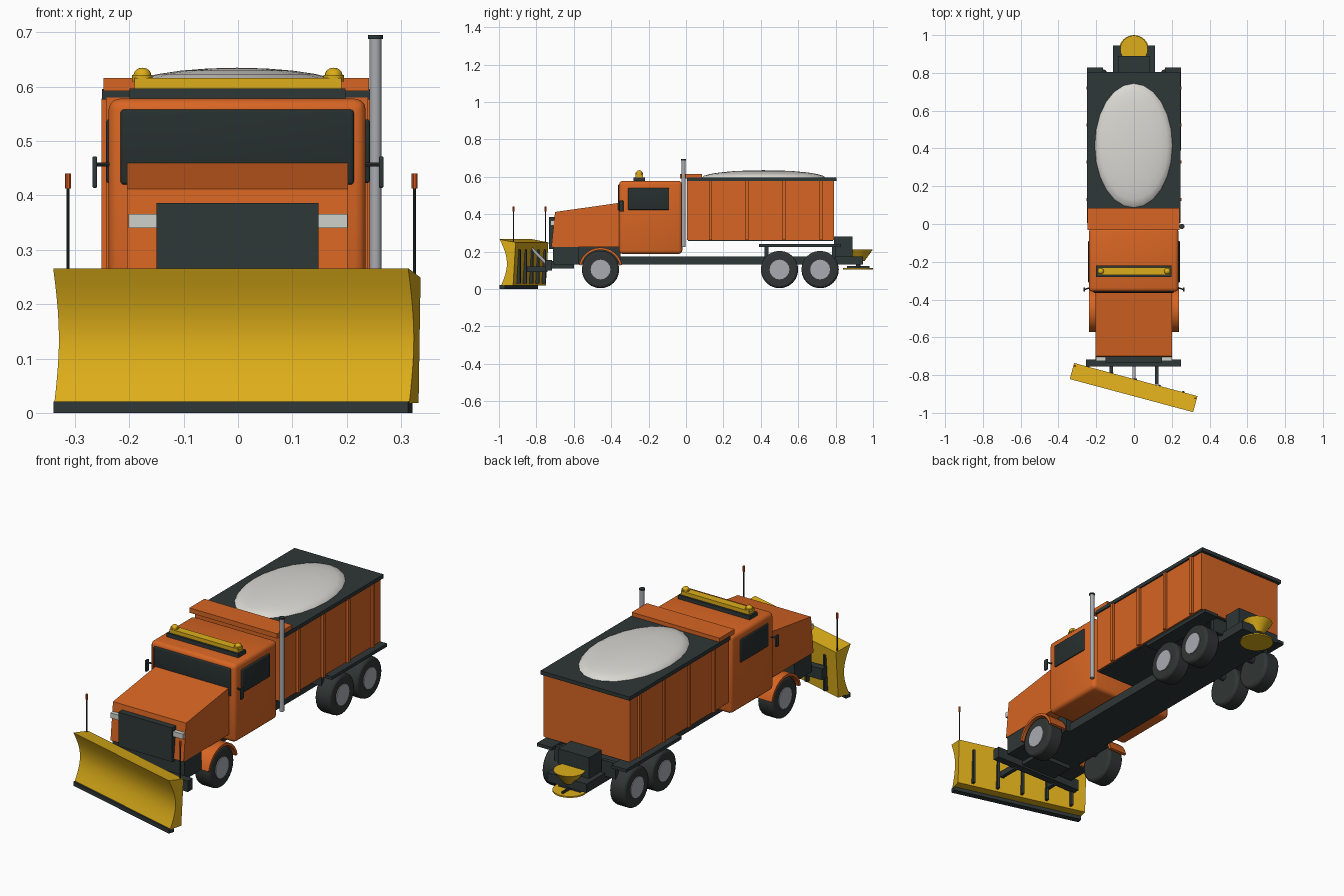
import bpy, bmesh, math
from mathutils import Matrix, Vector

cube = bpy.data.objects.get("Cube")
if cube:
    bpy.data.objects.remove(cube, do_unlink=True)


def material(name, rgb):
    m = bpy.data.materials.new(name)
    m.use_nodes = True
    m.diffuse_color = (*rgb, 1)
    m.node_tree.nodes["Principled BSDF"].inputs["Base Color"].default_value = (*rgb, 1)
    return m


ORANGE = material("orange paint", (0.68, 0.13, 0.017))
YELLOW = material("yellow paint", (0.72, 0.42, 0.01))
DARK = material("dark steel", (0.028, 0.038, 0.038))
RUBBER = material("tyre rubber", (0.03, 0.036, 0.035))
GLASS = material("dark glass", (0.02, 0.028, 0.028))
STEEL = material("light steel", (0.4, 0.41, 0.44))
SALT = material("road salt", (0.7, 0.69, 0.65))
LAMP = material("lamp white", (0.62, 0.64, 0.6))
TIP = material("marker red orange", (0.68, 0.1, 0.015))


def finish(name, bm, mat, smooth=False):
    bmesh.ops.recalc_face_normals(bm, faces=bm.faces)
    mesh = bpy.data.meshes.new(name)
    bm.to_mesh(mesh)
    bm.free()
    mesh.materials.append(mat)
    ob = bpy.data.objects.new(name, mesh)
    bpy.context.collection.objects.link(ob)
    if smooth:
        bpy.ops.object.select_all(action="DESELECT")
        ob.select_set(True)
        bpy.context.view_layer.objects.active = ob
        bpy.ops.object.shade_smooth_by_angle(angle=math.radians(35))
    return ob


def box(name, mat, x, y, z, bevel=0):
    """Box from (min, max) ranges."""
    bm = bmesh.new()
    bmesh.ops.create_cube(bm, size=1)
    for v in bm.verts:
        v.co = [r[0] + (c + 0.5) * (r[1] - r[0]) for c, r in zip(v.co, (x, y, z))]
    if bevel:
        bmesh.ops.bevel(bm, geom=bm.edges[:], offset=bevel, segments=3,
                        profile=0.5, affect="EDGES")
    return finish(name, bm, mat, bool(bevel))


def rod(name, mat, a, b, r1, r2=None, sides=16):
    """Cylinder or cone between two points."""
    a, b = Vector(a), Vector(b)
    turn = (b - a).to_track_quat("Z", "Y").to_matrix().to_4x4()
    bm = bmesh.new()
    bmesh.ops.create_cone(bm, cap_ends=True, segments=sides, radius1=r1,
                          radius2=r1 if r2 is None else r2, depth=(b - a).length,
                          matrix=Matrix.Translation((a + b) / 2) @ turn)
    return finish(name, bm, mat, True)


def extrude_x(name, mat, profile, x0, x1, smooth=False):
    """Closed (y, z) profile stretched along x."""
    bm = bmesh.new()
    face = bm.faces.new([bm.verts.new((x0, y, z)) for y, z in profile])
    out = bmesh.ops.extrude_face_region(bm, geom=[face])["geom"]
    bmesh.ops.translate(bm, vec=(x1 - x0, 0, 0),
                        verts=[v for v in out if isinstance(v, bmesh.types.BMVert)])
    return finish(name, bm, mat, smooth)


def dome(name, mat, centre, radii, sides=24):
    bm = bmesh.new()
    bmesh.ops.create_uvsphere(bm, u_segments=sides, v_segments=12, radius=1)
    bmesh.ops.delete(bm, geom=[v for v in bm.verts if v.co.z < -0.01], context="VERTS")
    for v in bm.verts:
        v.co = [c + p * r for c, p, r in zip(centre, v.co, radii)]
    return finish(name, bm, mat, True)


def span(side, a, b):
    return tuple(sorted((side * a, side * b)))


SIDES = ((1, "left"), (-1, "right"))

# Chassis and front underbody
box("chassis_frame", DARK, (-0.11, 0.11), (-0.6, 0.945), (0.13, 0.175))
box("front_underbody", DARK, (-0.13, 0.13), (-0.6, -0.35), (0.13, 0.228))
box("front_bumper", DARK, (-0.2, 0.2), (-0.71, -0.575), (0.13, 0.228))

# Hood, grille and headlights
extrude_x("hood", ORANGE, [(-0.72, 0.225), (-0.7, 0.412), (-0.345, 0.462), (-0.345, 0.225)],
          -0.204, 0.202)
box("grille", DARK, (-0.15, 0.148), (-0.733, -0.69), (0.215, 0.386))
for s, side in SIDES:
    box(side + "_headlight", LAMP, span(s, 0.148, 0.201), (-0.725, -0.69), (0.34, 0.366))

# Cab with windows, mirrors and light bar
box("cab", ORANGE, (-0.238, 0.235), (-0.358, -0.02), (0.187, 0.578), 0.02)
box("windscreen", GLASS, (-0.216, 0.213), (-0.364, -0.345), (0.42, 0.558), 0.006)
for s, side in SIDES:
    box(side + "_door_window", GLASS, span(s, 0.225, 0.243), (-0.31, -0.09), (0.423, 0.54), 0.005)
    rod(side + "_mirror_arm", DARK, (s * 0.225, -0.335, 0.457), (s * 0.264, -0.347, 0.457), 0.004, sides=8)
    box(side + "_mirror", DARK, span(s, 0.259, 0.268), (-0.357, -0.335), (0.414, 0.472), 0.003)
    rod(side + "_beacon_base", YELLOW, (s * 0.176, -0.25, 0.61), (s * 0.176, -0.25, 0.622), 0.019)
    dome(side + "_beacon", YELLOW, (s * 0.176, -0.25, 0.622), (0.016, 0.016, 0.013), 16)
box("light_bar_base", DARK, (-0.2, 0.198), (-0.28, -0.22), (0.572, 0.597))
box("light_bar", YELLOW, (-0.19, 0.19), (-0.27, -0.23), (0.597, 0.616))

# Exhaust stack
rod("exhaust_stack", STEEL, (0.253, -0.013, 0.225), (0.253, -0.013, 0.69), 0.011)
rod("exhaust_cap", DARK, (0.253, -0.013, 0.688), (0.253, -0.013, 0.695), 0.014)

# Cargo body with ribs, rim, cab guard and salt heap
box("cargo_body", ORANGE, (-0.242, 0.238), (0.005, 0.79), (0.262, 0.58))
box("cargo_floor_edge", DARK, (-0.235, 0.231), (0.01, 0.785), (0.256, 0.262))
for i in range(4):
    y = 0.13 + 0.197 * i
    for s, side in SIDES:
        box(f"{side}_rib_{i + 1}", ORANGE, span(s, 0.23, 0.251), (y - 0.008, y + 0.008), (0.262, 0.578))
box("cargo_cover", DARK, (-0.25, 0.245), (0.005, 0.805), (0.577, 0.596))
box("cab_guard", ORANGE, (-0.247, 0.241), (-0.033, 0.086), (0.592, 0.616))
dome("salt_heap", SALT, (-0.002, 0.415, 0.595), (0.206, 0.33, 0.04))

# Wheels, stub axles and mudguards
for label, y in (("front", -0.457), ("middle", 0.5), ("rear", 0.717)):
    rod(label + "_axle", DARK, (-0.16, y, 0.15), (0.16, y, 0.15), 0.018)
    for s, side in SIDES:
        name = f"{side}_{label}"
        tyre = rod(name + "_tyre", RUBBER, (s * 0.145, y, 0.104), (s * 0.23, y, 0.104), 0.1, sides=24)
        bev = tyre.modifiers.new("shoulder", "BEVEL")
        bev.width, bev.segments = 0.012, 2
        rod(name + "_hub", STEEL, (s * 0.15, y, 0.104), (s * 0.234, y, 0.104), 0.053, sides=16)
for s, side in SIDES:
    arc = [math.radians(12 + 13 * i) for i in range(13)]
    ring = [(r * math.cos(a) - 0.457, r * math.sin(a) + 0.104)
            for r, path in ((0.118, arc), (0.105, arc[::-1])) for a in path]
    extrude_x(side + "_front_fender", ORANGE, ring, s * 0.14, s * 0.237, True)
    box(side + "_rear_mudguard", DARK, span(s, 0.165, 0.248), (0.39, 0.828), (0.225, 0.241))
    for y in (0.42, 0.78):
        box(f"{side}_mudguard_bracket", DARK, span(s, 0.09, 0.17), (y, y + 0.02), (0.16, 0.238))

# Salt spreader at the back
box("spreader_box", DARK, (-0.085, 0.085), (0.79, 0.89), (0.17, 0.28))
rod("spreader_chute", YELLOW, (0, 0.925, 0.15), (0, 0.925, 0.21), 0.03, 0.073, 24)
rod("spinner_shaft", DARK, (0, 0.92, 0.11), (0, 0.92, 0.16), 0.012)
rod("spinner_disc", YELLOW, (0, 0.92, 0.104), (0, 0.92, 0.111), 0.08, sides=24)
box("spinner_vane_across", DARK, (-0.06, 0.06), (0.916, 0.924), (0.11, 0.122))
box("spinner_vane_along", DARK, (-0.004, 0.004), (0.86, 0.98), (0.11, 0.122))

# Plow mount and push arms
box("plow_mount", DARK, (-0.253, 0.25), (-0.755, -0.717), (0.1, 0.156))
box("plow_mount_link", DARK, (-0.1, 0.1), (-0.725, -0.6), (0.11, 0.15))
for s, side in SIDES:
    reach = -0.82 - 0.03 * s
    box(side + "_push_arm", DARK, span(s, 0.11, 0.13), (reach, -0.74), (0.09, 0.12))
rod("plow_cylinder", STEEL, (0, -0.745, 0.135), (0, -0.825, 0.215), 0.009)

# Plow, made square and then swung to its angle
curve = []
for i in range(11):
    t = i / 10
    curve.append((-0.044 + 0.008 * t + 0.036 * math.sin(math.pi * t), 0.266 - 0.248 * t))
plow = [
    extrude_x("plow_blade", YELLOW, curve + [(0.03, 0.018), (0.044, 0.249)], -0.338, 0.338, True),
    box("plow_cutting_edge", DARK, (-0.338, 0.338), (-0.044, -0.014), (0, 0.021)),
]
for i in range(5):
    x = 0.13 * (i - 2)
    plow.append(box(f"plow_rib_{i + 1}", DARK, (x - 0.006, x + 0.006), (0.02, 0.05), (0.03, 0.21)))
for s, side in SIDES:
    plow.append(rod(side + "_marker_pole", DARK, (s * 0.33, 0.03, 0.24), (s * 0.33, 0.03, 0.42), 0.003, sides=8))
    plow.append(rod(side + "_marker_tip", TIP, (s * 0.33, 0.03, 0.413), (s * 0.33, 0.03, 0.44), 0.0055, sides=8))
swing = Matrix.Translation((-0.002, -0.866, 0)) @ Matrix.Rotation(math.radians(-15), 4, "Z")
for ob in plow:
    ob.data.transform(swing)
